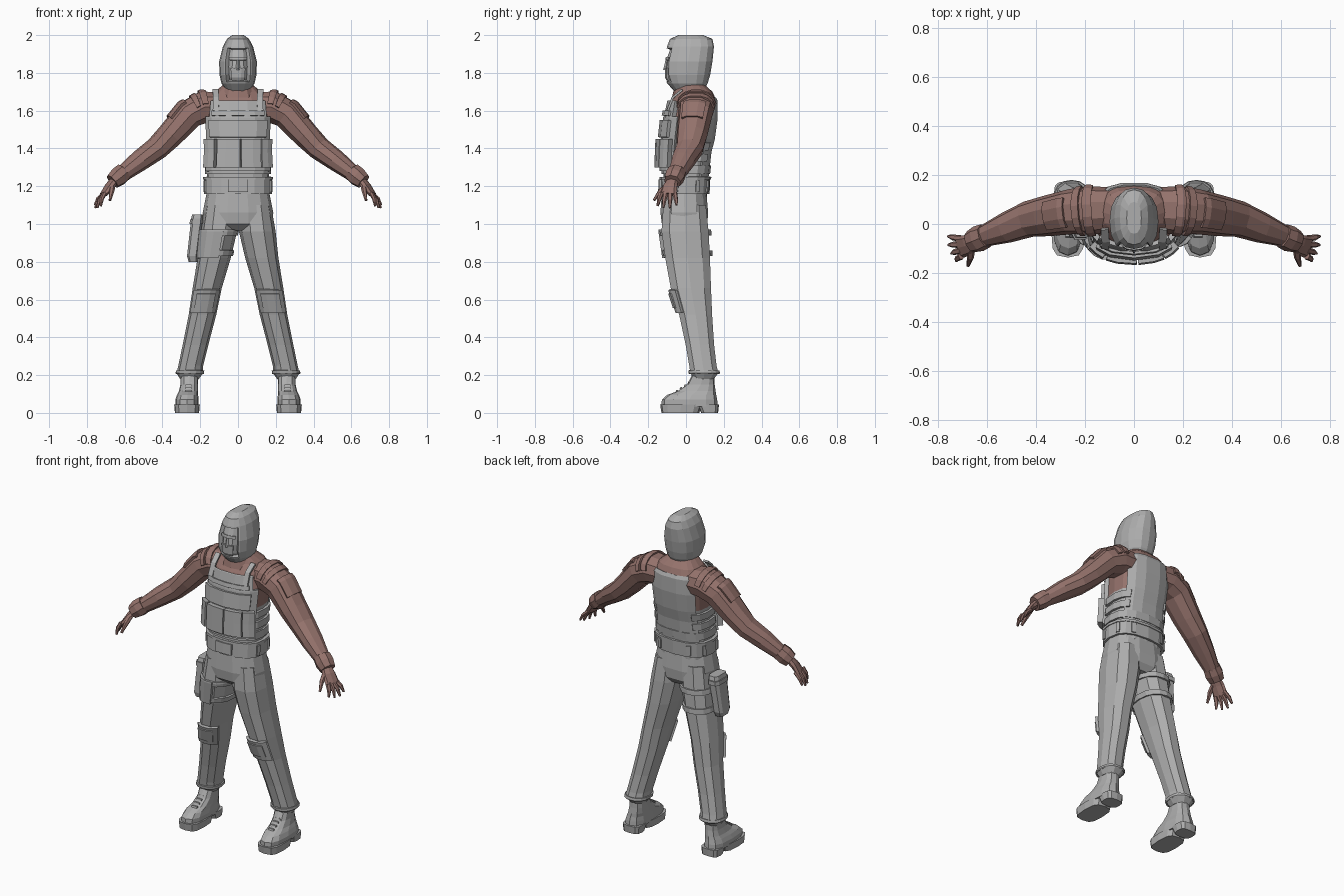
import bpy, bmesh, math
from mathutils import Vector

cube = bpy.data.objects.get("Cube")
if cube:
    bpy.data.objects.remove(cube)


def material(name, rgb):
    m = bpy.data.materials.new(name)
    m.use_nodes = True
    m.diffuse_color = (*rgb, 1)
    m.node_tree.nodes["Principled BSDF"].inputs["Base Color"].default_value = (*rgb, 1)
    return m


GREY = material("gear grey", (0.42, 0.42, 0.42))
BROWN = material("jacket brown", (0.30, 0.17, 0.15))


def make(name, verts, faces, mat, mirror=False, closed=True):
    mesh = bpy.data.meshes.new(name)
    mesh.from_pydata(verts, [], faces)
    if closed:
        bm = bmesh.new()
        bm.from_mesh(mesh)
        bmesh.ops.recalc_face_normals(bm, faces=bm.faces)
        bm.to_mesh(mesh)
        bm.free()
    mesh.materials.append(mat)
    ob = bpy.data.objects.new(name, mesh)
    bpy.context.collection.objects.link(ob)
    if mirror:
        ob.modifiers.new("Mirror", 'MIRROR').use_mirror_merge = False
    return ob


# A ring is (centre, u, v); level rings come from z, centre x, half width, front y, back y
def level(rows, side=1):
    return [(Vector((side * cx, (y0 + y1) / 2, z)), Vector((rx, 0, 0)), Vector((0, (y1 - y0) / 2, 0)))
            for z, cx, rx, y0, y1 in rows]


# Rings square to a path; each row is x, y, z, radius along y, radius across
def along(rows):
    pts = [Vector(r[:3]) for r in rows]
    rings = []
    for i, r in enumerate(rows):
        t = (pts[min(i + 1, len(pts) - 1)] - pts[max(i - 1, 0)]).normalized()
        u = t.cross(Vector((0, 0, 1))).normalized()
        rings.append((pts[i], u * r[3], t.cross(u) * r[4]))
    return rings


def point(ring, deg, p, out=0):
    c, s = math.cos(math.radians(deg)), math.sin(math.radians(deg))
    d = ring[1] * math.copysign(abs(c) ** p, c) + ring[2] * math.copysign(abs(s) ** p, s)
    return ring[0] + d + d.normalized() * out


def loft(name, rings, mat, n=10, p=0.85, turn=0, mirror=False):
    verts = [point(r, 360 * j / n + turn, p) for r in rings for j in range(n)]
    faces = [(i * n + j, i * n + (j + 1) % n, (i + 1) * n + (j + 1) % n, (i + 1) * n + j)
             for i in range(len(rings) - 1) for j in range(n)]
    last = (len(rings) - 1) * n
    faces += [tuple(range(n)), tuple(range(last, last + n))]
    return make(name, verts, faces, mat, mirror)


def at(rings, s):
    i = min(int(s), len(rings) - 2)
    return tuple(a.lerp(b, s - i) for a, b in zip(rings[i], rings[i + 1]))


def height(rings, z):
    for i in range(len(rings) - 1):
        lo, hi = rings[i][0].z, rings[i + 1][0].z
        if lo <= z <= hi:
            return i + (z - lo) / (hi - lo)


# Raised plate that follows a lofted surface between two stations and two angles
def patch(name, rings, s0, s1, a0, a1, out, mat=GREY, p=0.75, mirror=False, by_z=True):
    if by_z:
        s0, s1 = height(rings, s0), height(rings, s1)
    stations = [s0] + [i for i in range(len(rings)) if s0 + .05 < i < s1 - .05] + [s1]
    n = max(2, round((a1 - a0) / 22))
    verts = [point(at(rings, s), a0 + (a1 - a0) * j / n, p, out) for s in stations for j in range(n + 1)]
    w = n + 1
    faces = [(i * w + j, i * w + j + 1, (i + 1) * w + j + 1, (i + 1) * w + j)
             for i in range(len(stations) - 1) for j in range(n)]
    ob = make(name, verts, faces, mat, mirror, closed=False)
    mod = ob.modifiers.new("Solidify", 'SOLIDIFY')
    mod.thickness, mod.offset = out + 0.008, -1
    return ob


# Torso: brown jacket, grey where the vest covers it
body = level([(1.14, 0, .165, -.125, .11), (1.25, 0, .165, -.12, .115), (1.38, 0, .158, -.115, .13),
              (1.45, 0, .16, -.112, .148), (1.56, 0, .165, -.10, .163), (1.65, 0, .155, -.08, .163),
              (1.70, 0, .125, -.045, .14), (1.75, 0, .06, -.035, .085)])
torso = loft("torso", body, BROWN, 16, 0.75)
torso.data.materials.append(GREY)
for f in torso.data.polygons:
    f.material_index = int(f.center.z < 1.44)

# Vest
patch("back_panel", body, 1.25, 1.67, 35, 145, .007)
patch("front_plate", body, 1.28, 1.57, -155, -25, .022)
patch("upper_front_plate", body, 1.57, 1.655, -140, -40, .022)
patch("chest_pocket", body, 1.46, 1.55, -135, -45, .038)
patch("chest_flap", body, 1.575, 1.60, -130, -50, .032)
patch("belt", body, 1.16, 1.25, -180, 180, .014)
patch("belt_upper_line", body, 1.235, 1.25, -180, 180, .019)
patch("belt_buckle", body, 1.17, 1.235, -100, -80, .024)
patch("waist_band", body, 1.265, 1.31, -180, 180, .011)
for k, a in enumerate((-146, -115, -88, -60)):
    patch(f"magazine_pouch_{k}", body, 1.30, 1.45, a, a + 26, .05)
for z in (1.33, 1.39):
    patch("side_band", body, z, z + .04, -40, 50, .014, mirror=True)
for a in (-20, 20, 60):
    patch("belt_loop", body, 1.17, 1.23, a, a + 9, .02, mirror=True)
loft("shoulder_strap", along([(.118, -.098, 1.60, .022, .008), (.116, -.07, 1.67, .022, .008),
                              (.12, -.02, 1.71, .022, .008)]), GREY, 4, 1, 45, True)

# Sleeves with shoulder bands and patch
arm = along([(.09, .06, 1.62, .09, .08), (.18, .055, 1.62, .10, .088), (.26, .05, 1.58, .092, .08),
             (.36, .032, 1.47, .083, .07), (.43, .02, 1.40, .074, .062), (.52, -.015, 1.335, .063, .055),
             (.615, -.05, 1.262, .044, .042)])
loft("sleeve", arm, BROWN, 10, 0.9, mirror=True)
patch("shoulder_band", arm, .75, 1.1, -170, -10, .008, BROWN, .9, True, False)
patch("shoulder_band_outer", arm, 1.25, 1.5, -170, -10, .007, BROWN, .9, True, False)
patch("sleeve_pocket", arm, 1.8, 2.6, -125, -55, .009, BROWN, .9, True, False)
loft("cuff", along([(.605, -.047, 1.275, .05, .05), (.635, -.06, 1.25, .054, .052),
                    (.665, -.072, 1.225, .046, .042)]), BROWN, 8, 0.9, mirror=True)

# Hands
loft("palm", along([(.645, -.065, 1.24, .028, .022), (.68, -.085, 1.20, .042, .019),
                    (.712, -.095, 1.155, .046, .014)]), BROWN, 8, mirror=True)
for k, (x, y, z) in enumerate([(.758, -.05, 1.10), (.757, -.085, 1.085), (.745, -.12, 1.085),
                               (.725, -.15, 1.095)]):
    base = Vector((.706, -.06 - .024 * k, 1.165))
    tip = Vector((x, y, z))
    mid = base.lerp(tip, .55) + Vector((.006, 0, .005))
    loft(f"finger_{k}", along([(*base, .014, .012), (*mid, .012, .011), (*tip, .006, .006)]),
         BROWN, 6, mirror=True)
loft("thumb", along([(.662, -.09, 1.215, .016, .014), (.668, -.135, 1.175, .014, .013),
                     (.678, -.17, 1.125, .007, .007)]), BROWN, 6, mirror=True)

# Hood with a recessed opening, and the face inside
hood = loft("hood", level([(1.70, 0, .06, -.06, .09), (1.745, 0, .088, -.10, .115), (1.79, 0, .098, -.118, .128),
                           (1.86, 0, .10, -.118, .14), (1.94, 0, .08, -.10, .148), (1.98, 0, .058, -.085, .14),
                           (2.0, 0, .03, -.04, .09)]), GREY, 16, .85)
bm = bmesh.new()
bm.from_mesh(hood.data)
opening = [f for f in bm.faces for c in [f.calc_center_median()]
           if abs(c.x) < .066 and c.y < -.05 and 1.745 < c.z < 1.94]
bmesh.ops.inset_region(bm, faces=opening, thickness=.01, depth=0)
bmesh.ops.inset_region(bm, faces=opening, thickness=.004, depth=-.025)
bm.to_mesh(hood.data)
bm.free()
face = level([(1.74, 0, .038, -.088, .02), (1.775, 0, .05, -.106, .02), (1.83, 0, .055, -.108, .02),
              (1.88, 0, .054, -.10, .02), (1.935, 0, .046, -.08, .02)])
loft("face", face, GREY, 12, .85)
patch("brow", face, 1.868, 1.885, -135, -45, .008)
patch("mask", face, 1.76, 1.825, -125, -55, .006)
loft("nose", level([(1.815, 0, .014, -.121, -.09), (1.87, 0, .007, -.108, -.09)]), GREY, 4, 1)
loft("collar", level([(1.67, 0, .10, -.075, .12), (1.725, 0, .08, -.06, .105), (1.755, 0, .07, -.05, .095)]),
     BROWN, 12)

# Trousers
loft("hips", level([(.965, 0, .12, -.09, .09), (1.0, 0, .18, -.13, .115), (1.06, 0, .187, -.138, .12),
                    (1.17, 0, .165, -.13, .11)]), GREY, 14, .8)
legs = [(.18, .257, .05, .04, .15), (.21, .255, .07, .02, .174), (.25, .25, .066, .014, .165),
        (.36, .225, .068, -.005, .152), (.52, .188, .073, -.04, .142), (.66, .163, .077, -.085, .137),
        (.82, .126, .088, -.115, .132), (.96, .102, .097, -.135, .125), (1.10, .09, .085, -.125, .11)]
left, right = level(legs), level(legs, -1)
loft("trouser_leg", left, GREY, 10, .85, mirror=True)
patch("trouser_cuff", left, .205, .225, -180, 180, .006, p=.85, mirror=True)
patch("knee_pad", left, .53, .65, -140, -40, .014, p=.85, mirror=True)
patch("knee_pad_centre", left, .555, .63, -120, -60, .02, p=.85, mirror=True)

# Thigh rig on the right leg
for z in (.83, .94):
    patch("thigh_strap", right, z, z + .03, -180, 180, .009, p=.85)
patch("thigh_panel", right, .82, .97, -185, -80, .013, p=.85)
loft("holster", level([(.80, -.238, .024, -.05, .03), (.83, -.241, .03, -.06, .045), (1.03, -.217, .032, -.06, .06),
                       (1.05, -.214, .03, -.055, .055)]), GREY, 8, .5, 22.5)
loft("holster_flap", level([(1.0, -.222, .036, -.066, .066), (1.025, -.219, .036, -.066, .066)]), GREY, 8, .5, 22.5)

# Boots
loft("boot", level([(.035, .27, .062, -.13, .168), (.07, .27, .062, -.128, .165), (.095, .267, .056, -.10, .16),
                    (.115, .262, .051, -.045, .157), (.15, .258, .047, .005, .152), (.20, .257, .047, .032, .15)]),
     GREY, 12, .75, mirror=True)
loft("front_sole", level([(0, .27, .064, -.13, .07), (.045, .27, .068, -.137, .085)]), GREY, 12, .6, mirror=True)
loft("heel", level([(0, .268, .055, .08, .17), (.045, .268, .06, .06, .175)]), GREY, 12, .6, mirror=True)
for k in range(4):
    y, z = -.058 + .022 * k, .113 + .014 * k
    loft("boot_lace", level([(z, .262, .026, y, y + .016), (z + .009, .262, .024, y + .004, y + .018)]),
         GREY, 4, 1, 45, True)
